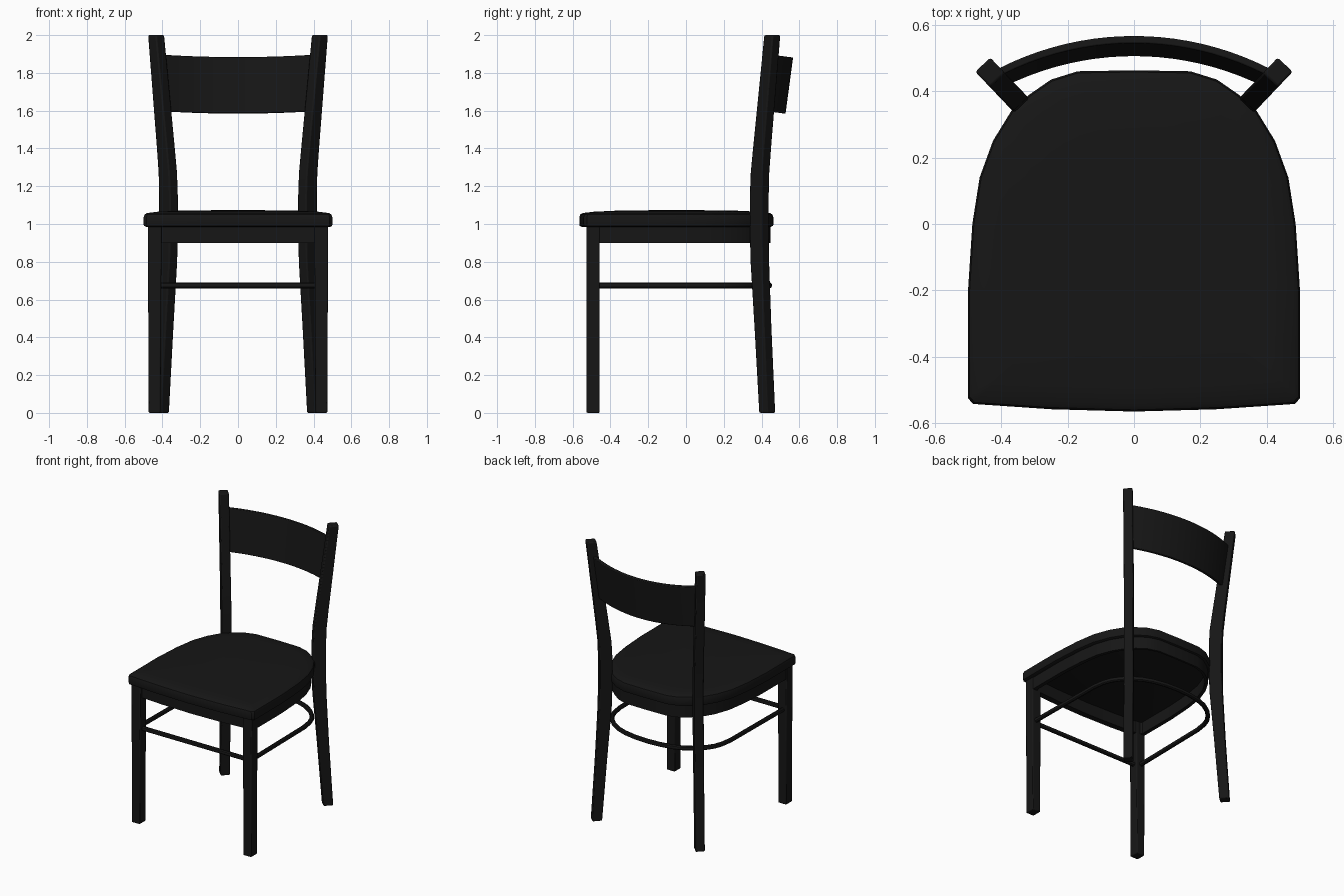
import bpy, bmesh, math
from mathutils import Vector

if "Cube" in bpy.data.objects:
    bpy.data.objects.remove(bpy.data.objects["Cube"])

paint = bpy.data.materials.new("black_paint")
paint.diffuse_color = (0.008, 0.008, 0.008, 1)
paint.use_nodes = True
paint.node_tree.nodes["Principled BSDF"].inputs["Base Color"].default_value = paint.diffuse_color


def loft(name, rings, wrap=False, bevel=0.0):
    """Skin a list of closed rings; cap the ends, or join last to first."""
    bm = bmesh.new()
    vs = [[bm.verts.new(p) for p in r] for r in rings]
    n = len(vs[0])
    pairs = list(zip(vs, vs[1:])) + ([(vs[-1], vs[0])] if wrap else [])
    for a, b in pairs:
        for i in range(n):
            j = (i + 1) % n
            bm.faces.new((a[i], a[j], b[j], b[i]))
    if not wrap:
        bm.faces.new(vs[0])
        bm.faces.new(vs[-1])
    bmesh.ops.recalc_face_normals(bm, faces=bm.faces)
    me = bpy.data.meshes.new(name)
    bm.to_mesh(me)
    bm.free()
    ob = bpy.data.objects.new(name, me)
    bpy.context.collection.objects.link(ob)
    me.materials.append(paint)
    if bevel:
        m = ob.modifiers.new("bevel", 'BEVEL')
        m.width, m.segments, m.limit_method = bevel, 2, 'ANGLE'
        m.angle_limit = math.radians(40)
    bpy.ops.object.select_all(action='DESELECT')
    bpy.context.view_layer.objects.active = ob
    ob.select_set(True)
    bpy.ops.object.shade_smooth_by_angle(angle=math.radians(35))
    return ob


def sweep(name, path, section, bevel=0.0):
    """Sweep a (normal, z) section along a flat path."""
    rings = []
    for i, p in enumerate(path):
        a, b = path[max(i - 1, 0)], path[min(i + 1, len(path) - 1)]
        t = Vector((b[0] - a[0], b[1] - a[1])).normalized()
        rings.append([(p[0] + t.y * u, p[1] - t.x * u, z) for u, z in section])
    return loft(name, rings, bevel=bevel)


# Seat outline, right half from front centre to back centre, then mirrored
half = [(0, -.565), (.25, -.558), (.485, -.542), (.5, -.525), (.5, -.2), (.487, 0),
        (.465, .14), (.425, .25), (.37, .34), (.315, .39), (.25, .435), (.17, .46), (0, .463)]
outline = half + [(-x, y) for x, y in half[-2:0:-1]]


def ring(k, z, cy=-.05):
    return [(x * k, cy + (y - cy) * k, z) for x, y in outline]


# Seat: rounded rim and slightly domed top
loft("seat", [ring(k, z) for k, z in (
    (.975, .985), (.995, .99), (1, 1.0), (1, 1.035), (.99, 1.05), (.965, 1.058),
    (.85, 1.065), (.6, 1.071), (.25, 1.073))])

# Apron: hollow band under the seat
loft("apron", [ring(k, z, .2) for k, z in (
    (.945, .9), (.945, .99), (.89, .99), (.89, .9))], wrap=True)

# Diagonal plane that the back posts lie in: (height, outward offset, depth)
out, side = Vector((.69, .725, 0)), Vector((.725, -.69, 0))
stations = [(0, .058, .065), (.45, .027, .072), (.8, .004, .084), (.95, 0, .086),
            (1.15, 0, .086), (1.27, .005, .084), (1.4, .02, .08), (2, .095, .065)]

for s, label in ((1, "right"), (-1, "left")):
    # Front legs
    loft(f"front_leg_{label}", [
        [(s * x, y, z) for x, y in ((a, -.527), (b, -.527), (b, -.457), (a, -.457))]
        for z, a, b in ((0, .41, .473), (.99, .405, .477))], bevel=.006)
    # Back posts, turned to face the seat centre
    rings = []
    for z, off, depth in stations:
        c = Vector((.368, .388, z)) + out * off
        pts = [c + out * depth / 2 * u + side * .031 * v
               for u, v in ((-1, -1), (1, -1), (1, 1), (-1, 1))]
        rings.append([(s * p.x, p.y, p.z) for p in pts])
    loft(f"back_post_{label}", rings, bevel=.007)

# Curved backrest, leaning back between the posts
R, n = .88, 20
arc = []
for i in range(n + 1):
    x = -.4 + .8 * i / n
    arc.append((x, math.sqrt(R * R - x * x) - R))
back = sweep("backrest", arc, [(-.011, -.15), (.011, -.15), (.011, .15), (-.011, .15)], .004)
back.location = (0, .536, 1.734)
back.rotation_euler.x = -.133

# Stretchers: hoop running inside the back posts, and a straight front bar
rod = [(.015 * math.cos(i * math.pi / 5), .675 + .016 * math.sin(i * math.pi / 5))
       for i in range(10)]
hoop = [(.445, -.49), (.437, .12), (.425, .2), (.405, .255), (.37, .305), (.325, .35),
        (.26, .392), (.19, .418), (.1, .435), (0, .441)]
sweep("hoop_stretcher", hoop + [(-x, y) for x, y in hoop[-2::-1]], rod)
sweep("front_stretcher", [(-.44, -.49), (.44, -.49)], rod)
